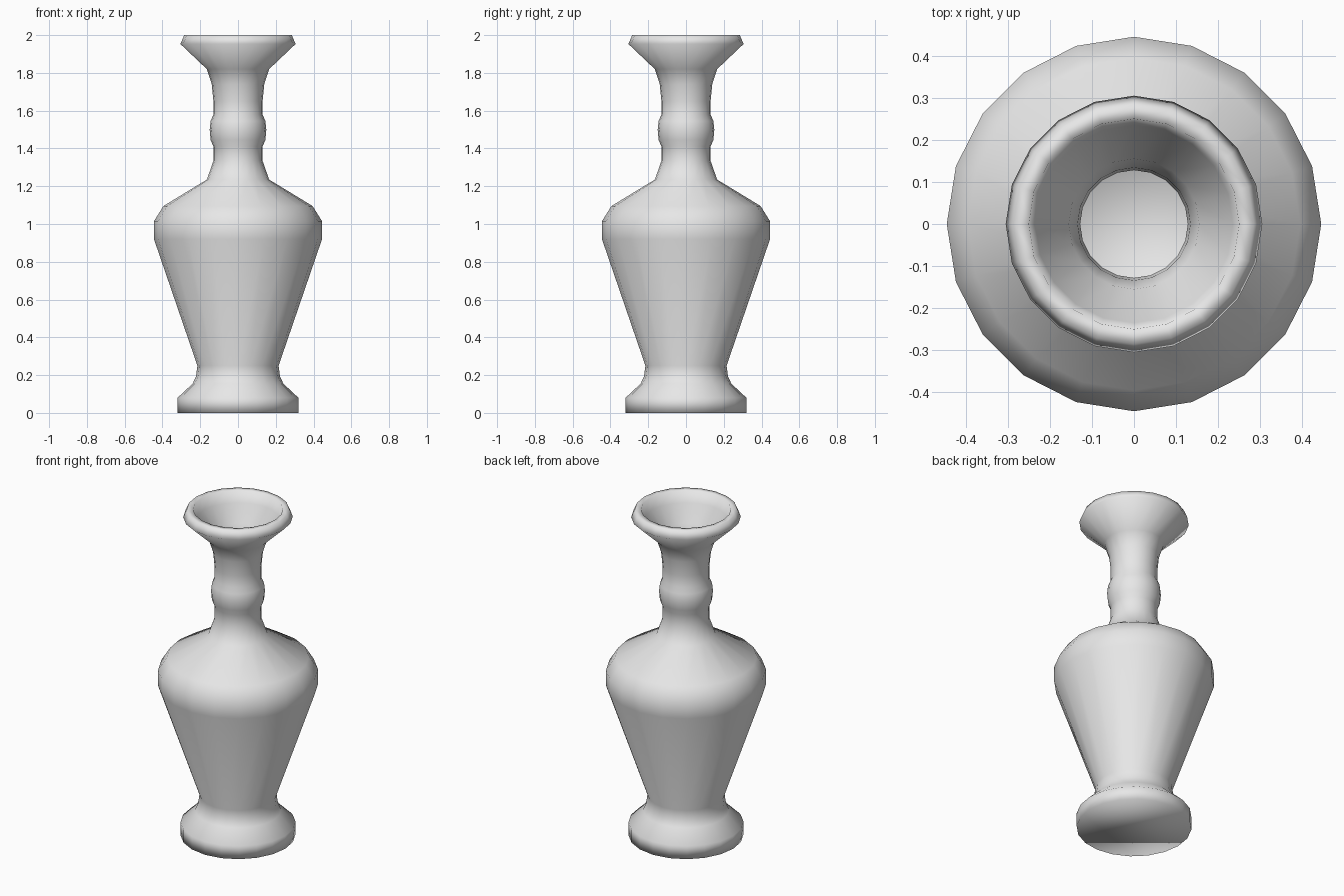
import bpy
import bmesh
from math import cos, sin, tau

SIDES = 20

# Remove the default cube
cube = bpy.data.objects.get("Cube")
if cube:
    bpy.data.objects.remove(cube, do_unlink=True)


def make_material(name, colour):
    mat = bpy.data.materials.new(name)
    mat.use_nodes = True
    mat.diffuse_color = colour
    mat.node_tree.nodes["Principled BSDF"].inputs["Base Color"].default_value = colour
    return mat


def lathe(name, profile, mat):
    """Turn a (radius, height) profile around z and close its first ring."""
    bm = bmesh.new()
    rings = [[bm.verts.new((r * cos(tau * i / SIDES), r * sin(tau * i / SIDES), z))
              for i in range(SIDES)] for r, z in profile]
    bm.faces.new(list(reversed(rings[0])))
    for a, b in zip(rings, rings[1:]):
        for i in range(SIDES):
            j = (i + 1) % SIDES
            bm.faces.new((a[i], a[j], b[j], b[i]))
    for face in bm.faces:
        face.smooth = True
    mesh = bpy.data.meshes.new(name)
    bm.to_mesh(mesh)
    bm.free()
    mesh.materials.append(mat)
    obj = bpy.data.objects.new(name, mesh)
    bpy.context.collection.objects.link(obj)
    return obj


# Vase outline from the floor up to the lip, then down into the mouth
foot = [(0.32, 0), (0.32, 0.08), (0.24, 0.155), (0.222, 0.195), (0.215, 0.25)]
belly = [(0.445, 0.92), (0.445, 1.015), (0.395, 1.095), (0.165, 1.235)]
neck = [(0.13, 1.335), (0.13, 1.41), (0.145, 1.445), (0.15, 1.5),
        (0.145, 1.545), (0.13, 1.58), (0.13, 1.65), (0.139, 1.74), (0.165, 1.82)]
lip = [(0.305, 1.953), (0.285, 2.0), (0.25, 2.0)]
mouth = [(0.235, 1.93), (0.155, 1.84), (0.134, 1.74), (0.128, 1.65)]

grey = make_material("plain grey", (0.8, 0.8, 0.8, 1))
lathe("vase", foot + belly + neck + lip + mouth, grey)
